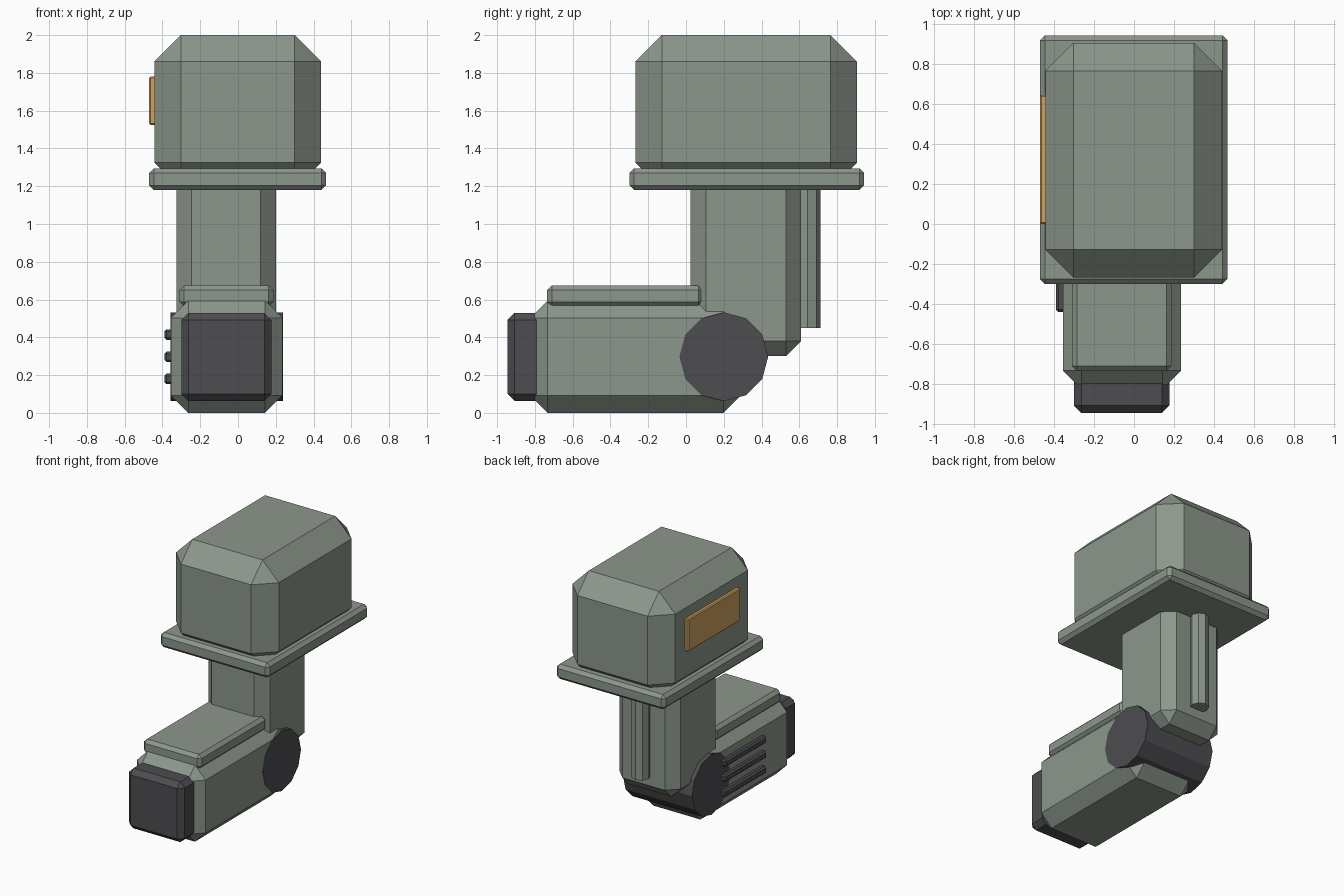
import bpy
import bmesh
from math import pi
from mathutils import Matrix, Vector

default = bpy.data.objects.get("Cube")
if default:
    bpy.data.objects.remove(default)


def material(name, rgb):
    mat = bpy.data.materials.new(name)
    mat.use_nodes = True
    mat.diffuse_color = (*rgb, 1)
    mat.node_tree.nodes["Principled BSDF"].inputs["Base Color"].default_value = (*rgb, 1)
    return mat


GREEN = material("grey_green", (0.265, 0.31, 0.26))
DARK = material("dark_grey", (0.075, 0.072, 0.08))
ORANGE = material("orange", (0.62, 0.36, 0.12))


def finish(name, bm, mat):
    mesh = bpy.data.meshes.new(name)
    bm.to_mesh(mesh)
    bm.free()
    mesh.materials.append(mat)
    obj = bpy.data.objects.new(name, mesh)
    bpy.context.collection.objects.link(obj)
    return obj


def chamfered_box(name, low, high, chamfer, mat):
    """Box between two corners with all edges chamfered."""
    low, high = Vector(low), Vector(high)
    bm = bmesh.new()
    place = Matrix.Translation((low + high) / 2) @ Matrix.Diagonal((*(high - low), 1))
    bmesh.ops.create_cube(bm, size=1, matrix=place)
    bmesh.ops.bevel(bm, geom=bm.edges[:], offset=chamfer, segments=1,
                    profile=0.5, affect='EDGES')
    return finish(name, bm, mat)


def cylinder(name, centre, radius, length, sides, rotation, mat):
    bm = bmesh.new()
    bmesh.ops.create_cone(bm, cap_ends=True, segments=sides, radius1=radius,
                          radius2=radius, depth=length,
                          matrix=Matrix.Translation(centre) @ rotation)
    return finish(name, bm, mat)


# Shoulder: armoured housing, rim plate and side marking panel
chamfered_box("shoulder_housing", (-0.443, -0.268, 1.185), (0.44, 0.905, 2.0), 0.14, GREEN)
chamfered_box("shoulder_rim", (-0.47, -0.30, 1.18), (0.467, 0.943, 1.295), 0.025, GREEN)
chamfered_box("marking_panel", (-0.47, 0.0, 1.525), (-0.43, 0.645, 1.78), 0.008, ORANGE)

# Upper arm with a rod down its back
chamfered_box("upper_arm", (-0.325, 0.025, 0.30), (0.20, 0.61, 1.29), 0.08, GREEN)
cylinder("back_rod", (-0.0625, 0.643, 0.835), 0.068, 0.77, 8, Matrix(), GREEN)

# Elbow joint across the arm
cylinder("elbow_joint", (-0.06, 0.20, 0.297), 0.235, 0.594, 12,
         Matrix.Rotation(pi / 2, 4, 'Y'), DARK)

# Forearm with top pad and front cap
chamfered_box("forearm", (-0.355, -0.825, 0.0), (0.235, 0.29, 0.595), 0.092, GREEN)
chamfered_box("forearm_pad", (-0.31, -0.735, 0.563), (0.187, 0.09, 0.675), 0.025, GREEN)
chamfered_box("front_cap", (-0.30, -0.945, 0.062), (0.177, -0.72, 0.53), 0.038, DARK)

# Row of ridges on the right side of the forearm
for i in range(3):
    z = 0.18 + i * 0.117
    chamfered_box(f"side_ridge_{i + 1}", (-0.39, -0.44, z - 0.028),
                  (-0.33, 0.07, z + 0.028), 0.012, DARK)
